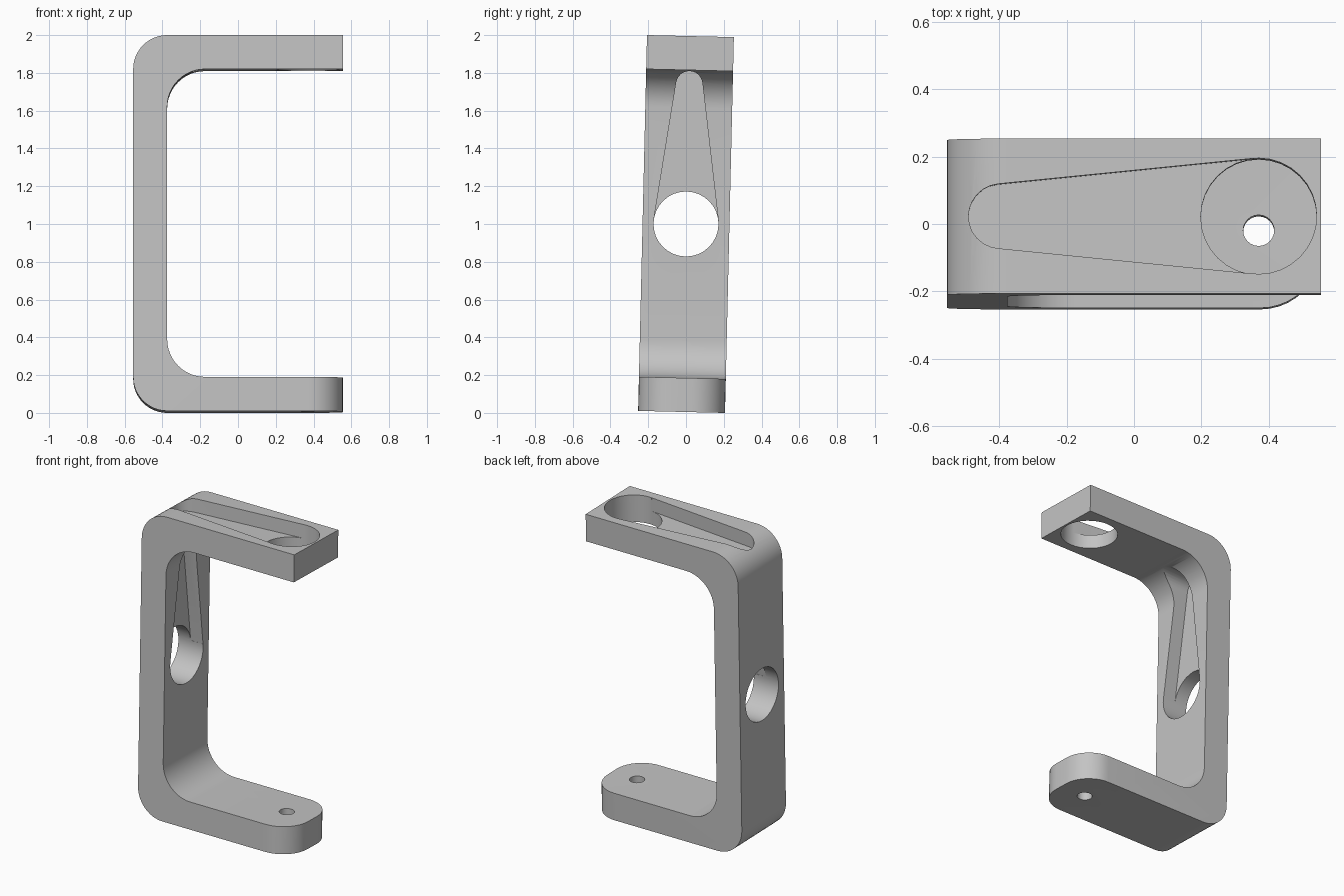
import bpy, bmesh
from math import cos, sin, acos, pi
from mathutils import Matrix, Vector

if "Cube" in bpy.data.objects:
    bpy.data.objects.remove(bpy.data.objects["Cube"])

HX, HY, HZ = 0.555, 0.23, 0.995   # half sizes before the tilt
WALL, INNER_R = 0.18, 0.2
HOLE_R, POCKET = 0.172, 0.09
TILT = -0.0236

grey = bpy.data.materials.new("grey")
grey.use_nodes = True
colour = (0.55, 0.55, 0.55, 1)
grey.diffuse_color = colour
grey.node_tree.nodes["Principled BSDF"].inputs["Base Color"].default_value = colour


def arc(cx, cy, r, start, end, n=12):
    return [(cx + r * cos(start + (end - start) * i / n),
             cy + r * sin(start + (end - start) * i / n)) for i in range(n + 1)]


def prism(name, points, place, depth):
    """Extrude a 2D outline, mapping each point to 3D with place."""
    bm = bmesh.new()
    face = bm.faces.new([bm.verts.new(place(u, v)) for u, v in points])
    new = bmesh.ops.extrude_face_region(bm, geom=[face])["geom"]
    bmesh.ops.translate(bm, vec=Vector(depth),
                        verts=[g for g in new if isinstance(g, bmesh.types.BMVert)])
    bmesh.ops.recalc_face_normals(bm, faces=bm.faces)
    mesh = bpy.data.meshes.new(name)
    bm.to_mesh(mesh)
    bm.free()
    mesh.materials.append(grey)
    obj = bpy.data.objects.new(name, mesh)
    bpy.context.collection.objects.link(obj)
    return obj


def circle(cx, r, n=32):
    return arc(cx, 0, r, 0, 2 * pi, n)[:-1]


def taper(big, big_r, small, small_r):
    """Tapered slot from the centre of a hole to a small round end."""
    way = 1 if small > big else -1
    a = acos((big_r - small_r) / abs(small - big))
    end = arc(0, 0, small_r, -a, a)
    pts = [(0, 0), (big_r * cos(a), -big_r * sin(a))]
    pts += [(abs(small - big) + u, v) for u, v in end]
    pts.append((big_r * cos(a), big_r * sin(a)))
    return [(big + way * u, v) for u, v in pts]


# C-shaped body with rounded outer and inner corners
ix, iz, xi = WALL - HX, HZ - WALL, WALL - HX + INNER_R
outline = [(HX, HZ)]
outline += arc(WALL - HX, HZ - WALL, WALL, pi / 2, pi)
outline += arc(WALL - HX, WALL - HZ, WALL, pi, 1.5 * pi)
outline += [(HX, -HZ), (HX, -iz)]
outline += arc(xi, INNER_R - iz, INNER_R, 1.5 * pi, pi)
outline += arc(xi, iz - INNER_R, INNER_R, pi, pi / 2)
outline.append((HX, iz))
bracket = prism("bracket", outline, lambda u, v: (u, -HY, v), (0, 2 * HY, 0))

# Rounded tip of the lower arm
bm = bmesh.new()
bm.from_mesh(bracket.data)
tips = [e for e in bm.edges
        if all(v.co.x > HX - 0.01 and v.co.z < 0 for v in e.verts)
        and abs(e.verts[0].co.y - e.verts[1].co.y) < 0.01]
bmesh.ops.bevel(bm, geom=tips, offset=WALL, segments=10, profile=0.5, affect="EDGES")
bm.to_mesh(bracket.data)
bm.free()

# Holes and tapered pockets
HOLE_X = 0.37
cutters = [
    prism("upper_hole_cutter", circle(HOLE_X, HOLE_R),
          lambda u, v: (u, v, 0.6), (0, 0, 0.6)),
    prism("upper_pocket_cutter", taper(HOLE_X, HOLE_R, -0.395, 0.096),
          lambda u, v: (u, v, HZ - POCKET), (0, 0, 0.3)),
    prism("wall_hole_cutter", circle(0, HOLE_R),
          lambda u, v: (-0.8, v, u), (0.6, 0, 0)),
    prism("wall_pocket_cutter", taper(0, HOLE_R, 0.74, 0.07),
          lambda u, v: (ix - POCKET, v, u), (0.5, 0, 0)),
    prism("lower_hole_cutter", circle(HOLE_X, 0.046, 24),
          lambda u, v: (u, v, -1.2), (0, 0, 0.6)),
]
for cutter in cutters:
    cutter.hide_render = True
    mod = bracket.modifiers.new(cutter.name, "BOOLEAN")
    mod.operation, mod.solver, mod.object = "DIFFERENCE", "EXACT", cutter

# Bake the cuts, then drop the cutters
graph = bpy.context.evaluated_depsgraph_get()
baked = bpy.data.meshes.new_from_object(bracket.evaluated_get(graph))
bracket.modifiers.clear()
bracket.data = baked
for cutter in cutters:
    bpy.data.objects.remove(cutter)

# Slight backward lean, standing on the ground
lean = Matrix.Rotation(TILT, 4, "X")
baked.transform(Matrix.Translation((0, 0, 1)) @ lean)

bpy.ops.object.select_all(action="DESELECT")
bracket.select_set(True)
bpy.context.view_layer.objects.active = bracket
bpy.ops.object.shade_smooth_by_angle(angle=pi / 6)
